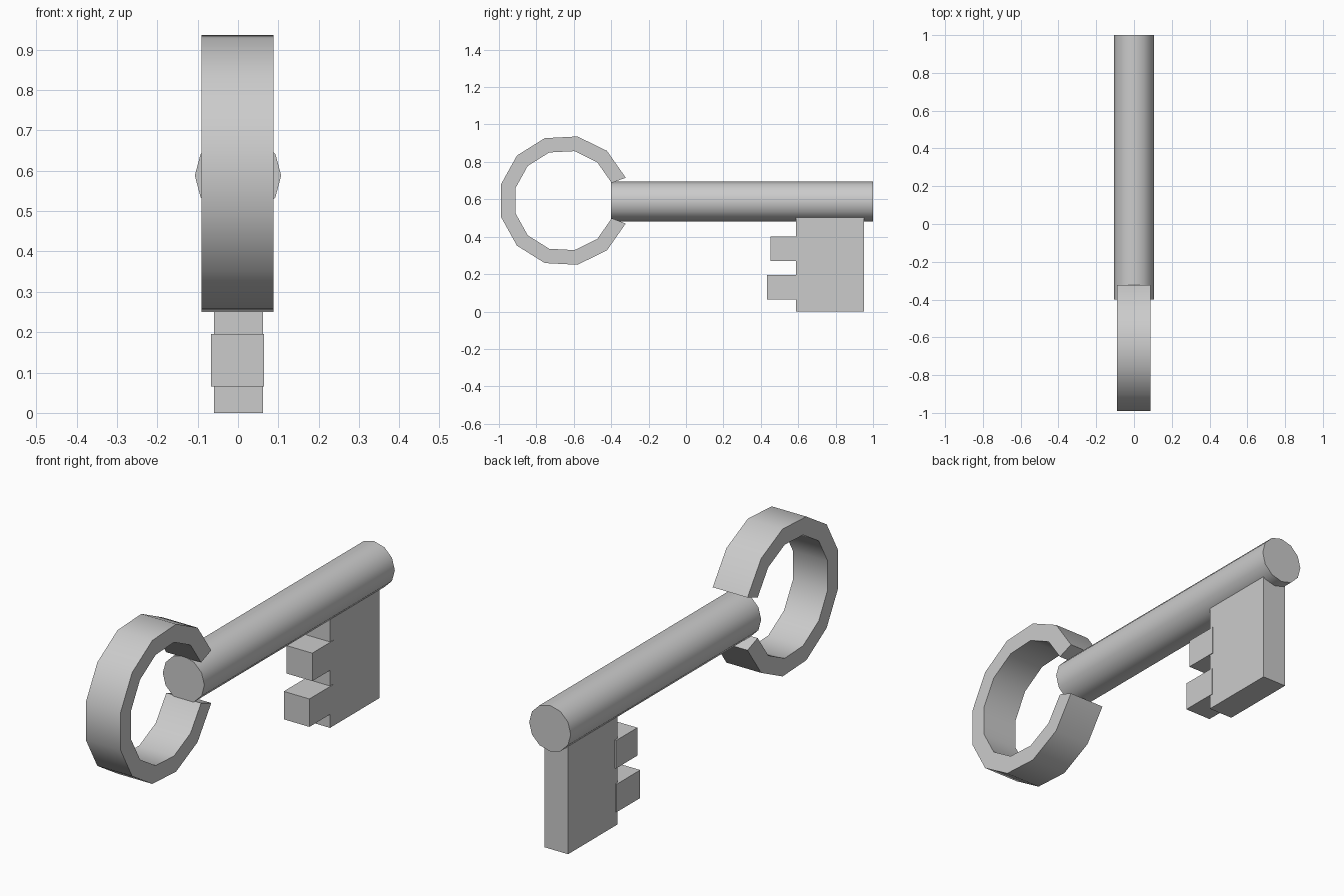
import bpy, bmesh
from math import sin, cos, pi, radians

cube = bpy.data.objects.get("Cube")
if cube:
    bpy.data.objects.remove(cube, do_unlink=True)

steel = bpy.data.materials.new("grey_metal")
grey = (0.6, 0.6, 0.6, 1)
steel.use_nodes = True
steel.diffuse_color = grey
steel.node_tree.nodes["Principled BSDF"].inputs["Base Color"].default_value = grey


def finish(name, bm, smooth=False):
    bmesh.ops.recalc_face_normals(bm, faces=bm.faces)
    mesh = bpy.data.meshes.new(name)
    bm.to_mesh(mesh)
    bm.free()
    mesh.materials.append(steel)
    obj = bpy.data.objects.new(name, mesh)
    bpy.context.collection.objects.link(obj)
    if smooth:
        bpy.ops.object.select_all(action='DESELECT')
        obj.select_set(True)
        bpy.context.view_layer.objects.active = obj
        bpy.ops.object.shade_smooth_by_angle(angle=radians(35))
    return obj


def box(name, x, y, z):
    bm = bmesh.new()
    bmesh.ops.create_cube(bm, size=1)
    for v in bm.verts:
        for i, (low, high) in enumerate((x, y, z)):
            v.co[i] = high if v.co[i] > 0 else low
    return finish(name, bm)


# Shaft: twelve-sided rod along y
bm = bmesh.new()
ends = []
for y in (-0.4, 1.0):
    ends.append([bm.verts.new((0.107 * cos(i * pi / 6), y, 0.588 + 0.107 * sin(i * pi / 6)))
                 for i in range(12)])
    bm.faces.new(ends[-1])
for i in range(12):
    j = (i + 1) % 12
    bm.faces.new((ends[0][i], ends[0][j], ends[1][j], ends[1][i]))
finish("shaft", bm, True)

# Bow: open ring with a rectangular section, its gap facing the shaft
bm = bmesh.new()
sections = []
for i in range(12):
    a = radians(20.5 + 29 * i)
    sections.append([bm.verts.new((x, -0.65 + r * cos(a), 0.593 + r * sin(a)))
                     for x, r in ((-0.091, 0.27), (-0.091, 0.35), (0.088, 0.35), (0.088, 0.27))])
for a, b in zip(sections, sections[1:]):
    for k in range(4):
        n = (k + 1) % 4
        bm.faces.new((a[k], a[n], b[n], b[k]))
bm.faces.new(sections[0])
bm.faces.new(sections[-1])
finish("bow_ring", bm, True)

# Bit plate with two slightly wider teeth
box("bit_plate", (-0.06, 0.062), (0.588, 0.952), (0, 0.505))
box("upper_tooth", (-0.067, 0.065), (0.453, 0.61), (0.27, 0.4))
box("lower_tooth", (-0.067, 0.065), (0.432, 0.605), (0.065, 0.195))
